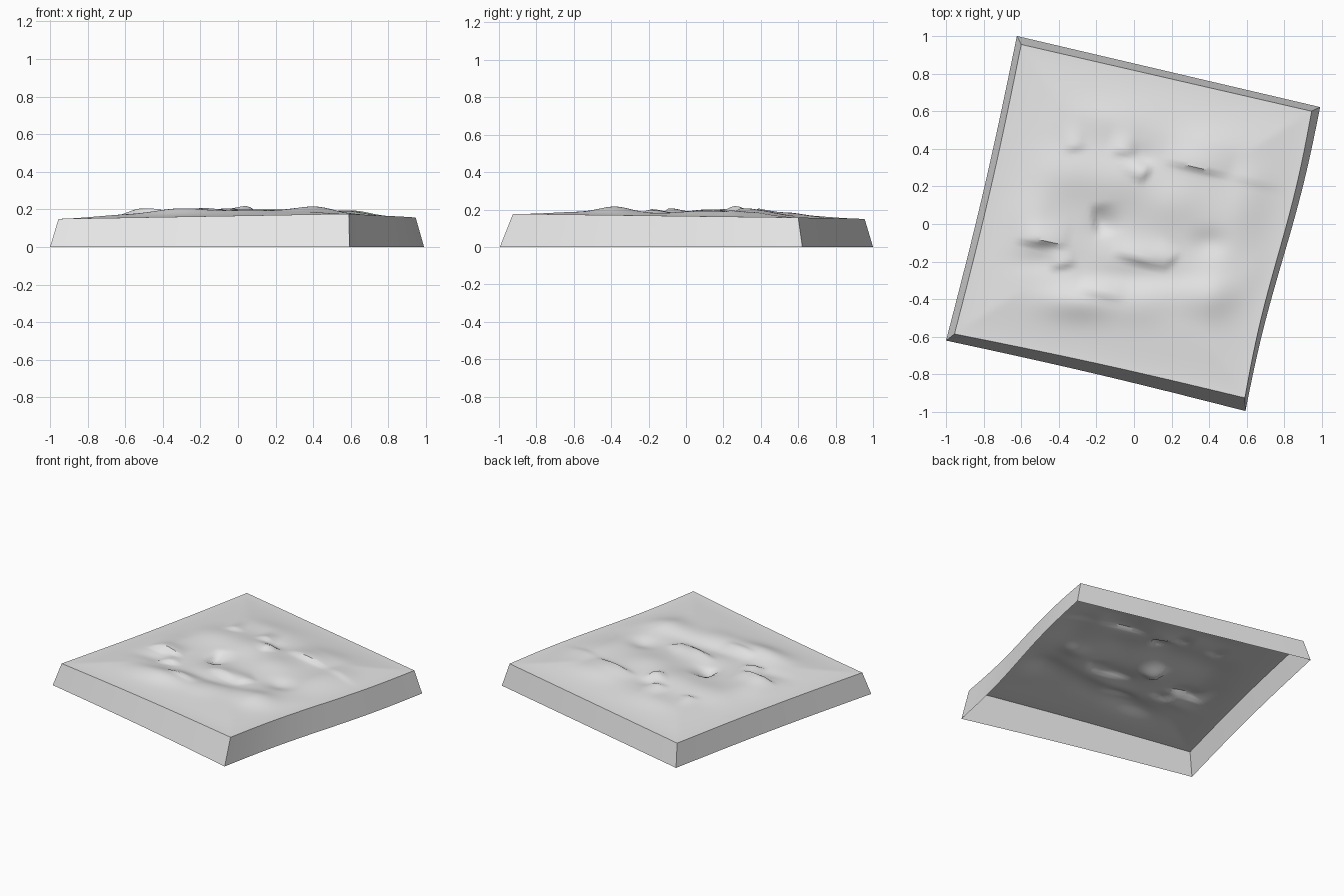
import bpy, bmesh, math
from mathutils import Vector

cube = bpy.data.objects.get("Cube")
if cube:
    bpy.data.objects.remove(cube, do_unlink=True)

N = 76  # terrain grid divisions

# Corners: front-left, front-right, back-right, back-left on the page
TOP = [Vector(c) for c in ((-0.955, -0.585, 0.15), (0.59, -0.925, 0.177),
                           (0.945, 0.6, 0.157), (-0.6, 0.955, 0.15))]
BASE = [Vector(c) for c in ((-1.0, -0.62, 0), (0.593, -0.995, 0),
                            (0.99, 0.622, 0), (-0.623, 1.0, 0))]

# Rounded hills and hollows: x, y, height, x radius, y radius
HILLS = [
    (-0.05, 0.24, 0.026, 0.16, 0.16), (-0.33, 0.27, 0.022, 0.2, 0.14),
    (0.2, 0.12, 0.022, 0.16, 0.14), (-0.3, -0.42, 0.030, 0.2, 0.1),
    (0.42, -0.38, 0.032, 0.2, 0.12), (0.05, -0.42, 0.014, 0.14, 0.1),
    (0.62, 0.1, 0.018, 0.16, 0.2), (0.38, 0.4, 0.016, 0.2, 0.12),
    (-0.15, 0.55, 0.012, 0.22, 0.12), (-0.55, 0.05, 0.014, 0.14, 0.14),
    (-0.15, -0.02, -0.018, 0.08, 0.08), (0.4, -0.1, -0.02, 0.09, 0.07),
    (0.0, -0.28, -0.012, 0.3, 0.06), (-0.5, -0.2, -0.012, 0.16, 0.06),
    (0.05, 0.36, -0.012, 0.07, 0.06), (0.67, -0.27, 0.014, 0.09, 0.1),
]

# Steep banks dropping to the right of each line: x1, y1, x2, y2, height
BANKS = [
    (-0.64, -0.08, -0.34, -0.11, 0.030), (-0.46, -0.23, -0.3, -0.2, 0.022),
    (-0.12, -0.15, 0.18, -0.23, 0.024), (-0.21, 0.1, -0.18, -0.07, -0.025),
    (-0.13, 0.39, 0.02, 0.38, 0.018), (-0.38, 0.4, -0.25, 0.42, 0.014),
    (0.02, 0.22, 0.09, 0.32, 0.024), (0.15, 0.34, 0.52, 0.26, 0.020),
    (0.5, 0.26, 0.86, 0.17, 0.010), (-0.3, -0.34, -0.05, -0.4, 0.014),
    (0.15, -0.24, 0.24, -0.14, 0.016), (-0.72, 0.46, -0.62, 0.465, 0.008),
]


def smooth(t):
    t = max(0.0, min(1.0, t))
    return t * t * (3 - 2 * t)


def on_slab(c, u, v):
    """Point on a four-cornered patch with gently wavy sides."""
    p = c[0].lerp(c[1], u).lerp(c[3].lerp(c[2], u), v)
    p.x += 0.014 * math.sin(math.pi * v) * (1 - u)
    p.x -= 0.012 * math.sin(2 * math.pi * v) * u
    p.y += 0.010 * math.sin(math.pi * u) * (1 - v)
    return p


def relief(x, y):
    h = 0.018
    for cx, cy, a, rx, ry in HILLS:
        h += a * math.exp(-((x - cx) / rx) ** 2 - ((y - cy) / ry) ** 2)
    for x1, y1, x2, y2, a in BANKS:
        dx, dy = x2 - x1, y2 - y1
        length = math.hypot(dx, dy)
        t = ((x - x1) * dx + (y - y1) * dy) / length ** 2
        if 0 < t < 1:
            s = ((y - y1) * dx - (x - x1) * dy) / length
            width = 0.09 if s > 0 else 0.016
            h += a * math.sin(math.pi * t) * math.exp(-(s / width) ** 2)
    return h


# One neutral grey
grey = bpy.data.materials.new("light_grey")
grey.use_nodes = True
colour = (0.8, 0.8, 0.8, 1)
grey.diffuse_color = colour
grey.node_tree.nodes["Principled BSDF"].inputs["Base Color"].default_value = colour


def finish(name, bm):
    mesh = bpy.data.meshes.new(name)
    bm.to_mesh(mesh)
    bm.free()
    obj = bpy.data.objects.new(name, mesh)
    bpy.context.collection.objects.link(obj)
    mesh.materials.append(grey)
    bpy.ops.object.select_all(action='DESELECT')
    obj.select_set(True)
    bpy.context.view_layer.objects.active = obj
    bpy.ops.object.shade_smooth_by_angle(angle=math.radians(35))
    return obj


# Terrain surface, calm along the rim
bm = bmesh.new()
bmesh.ops.create_grid(bm, x_segments=N, y_segments=N, size=0.5)
for vert in bm.verts:
    u, v = vert.co.x + 0.5, vert.co.y + 0.5
    p = on_slab(TOP, u, v)
    p.z += relief(p.x, p.y) * smooth(min(u, 1 - u, v, 1 - v) / 0.2)
    vert.co = p
finish("terrain_surface", bm)

# Flared skirt around the rim, open underneath
ring = []
for i in range(4):
    a, b = ((0, 0), (1, 0), (1, 1), (0, 1))[i], ((1, 0), (1, 1), (0, 1), (0, 0))[i]
    for k in range(N):
        t = k / N
        ring.append((a[0] + (b[0] - a[0]) * t, a[1] + (b[1] - a[1]) * t))
bm = bmesh.new()
upper = [bm.verts.new(on_slab(TOP, u, v)) for u, v in ring]
lower = [bm.verts.new(on_slab(BASE, u, v)) for u, v in ring]
for i in range(len(ring)):
    j = (i + 1) % len(ring)
    bm.faces.new((lower[i], lower[j], upper[j], upper[i]))
finish("skirt", bm)
